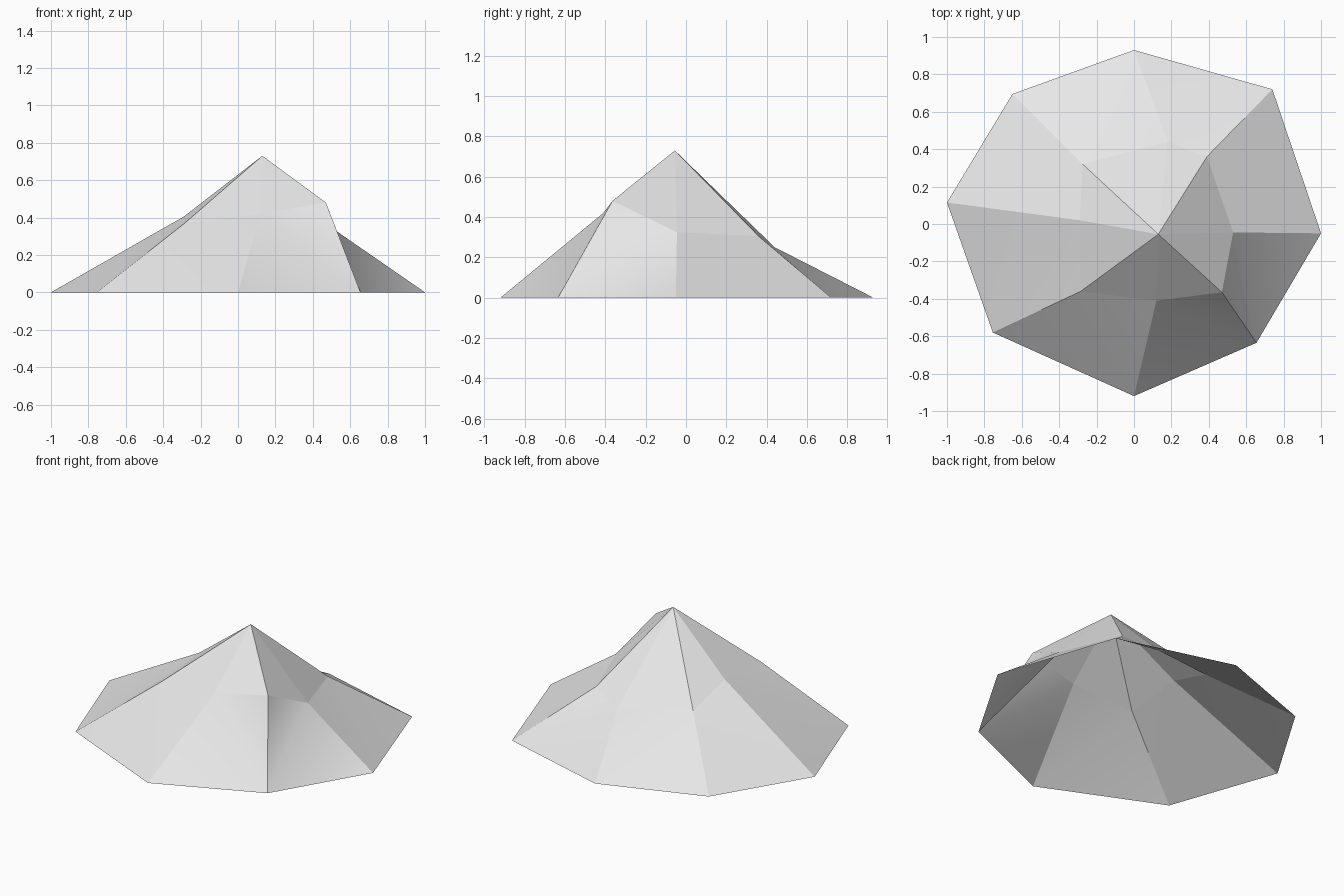
import bpy
import bmesh

cube = bpy.data.objects.get("Cube")
if cube:
    bpy.data.objects.remove(cube, do_unlink=True)

# Pale grey stone
stone = bpy.data.materials.new("pale_grey")
stone.use_nodes = True
stone.diffuse_color = (0.8, 0.8, 0.8, 1)
stone.node_tree.nodes["Principled BSDF"].inputs["Base Color"].default_value = (0.8, 0.8, 0.8, 1)

# Rim on the ground, shoulder ring and peak, counter-clockwise from +x
rim = [(1, -.05, 0), (.74, .72, 0), (0, .93, 0), (-.65, .695, 0),
       (-1, .115, 0), (-.755, -.58, 0), (0, -.92, 0), (.655, -.635, 0)]
shoulder = [(.53, -.045, .325), (.39, .36, .305), (.18, .44, .25), (-.275, .32, .31),
            (-.29, .02, .405), (-.285, -.36, .37), (.12, -.41, .42), (.47, -.365, .48)]
peak = (.13, -.055, .73)

bm = bmesh.new()
low = [bm.verts.new(p) for p in rim]
mid = [bm.verts.new(p) for p in shoulder]
top = bm.verts.new(peak)

# Lower slopes are quads, upper slopes are triangles; the underside stays open
for i in range(len(low)):
    j = (i + 1) % len(low)
    bm.faces.new((low[i], low[j], mid[j], mid[i]))
    bm.faces.new((mid[i], mid[j], top))

# Crisp facets, softened only across the fold inside each warped quad
for edge in bm.edges:
    edge.smooth = False
folds = bmesh.ops.triangulate(bm, faces=bm.faces[:], quad_method='SHORT_EDGE')["edges"]
for edge in folds:
    if {v in low for v in edge.verts} == {True, False}:
        a, b = (low.index(v) if v in low else mid.index(v) for v in edge.verts)
        edge.smooth = a != b
for face in bm.faces:
    face.smooth = True

mesh = bpy.data.meshes.new("hill")
bm.to_mesh(mesh)
bm.free()
mesh.materials.append(stone)
hill = bpy.data.objects.new("hill", mesh)
bpy.context.collection.objects.link(hill)
